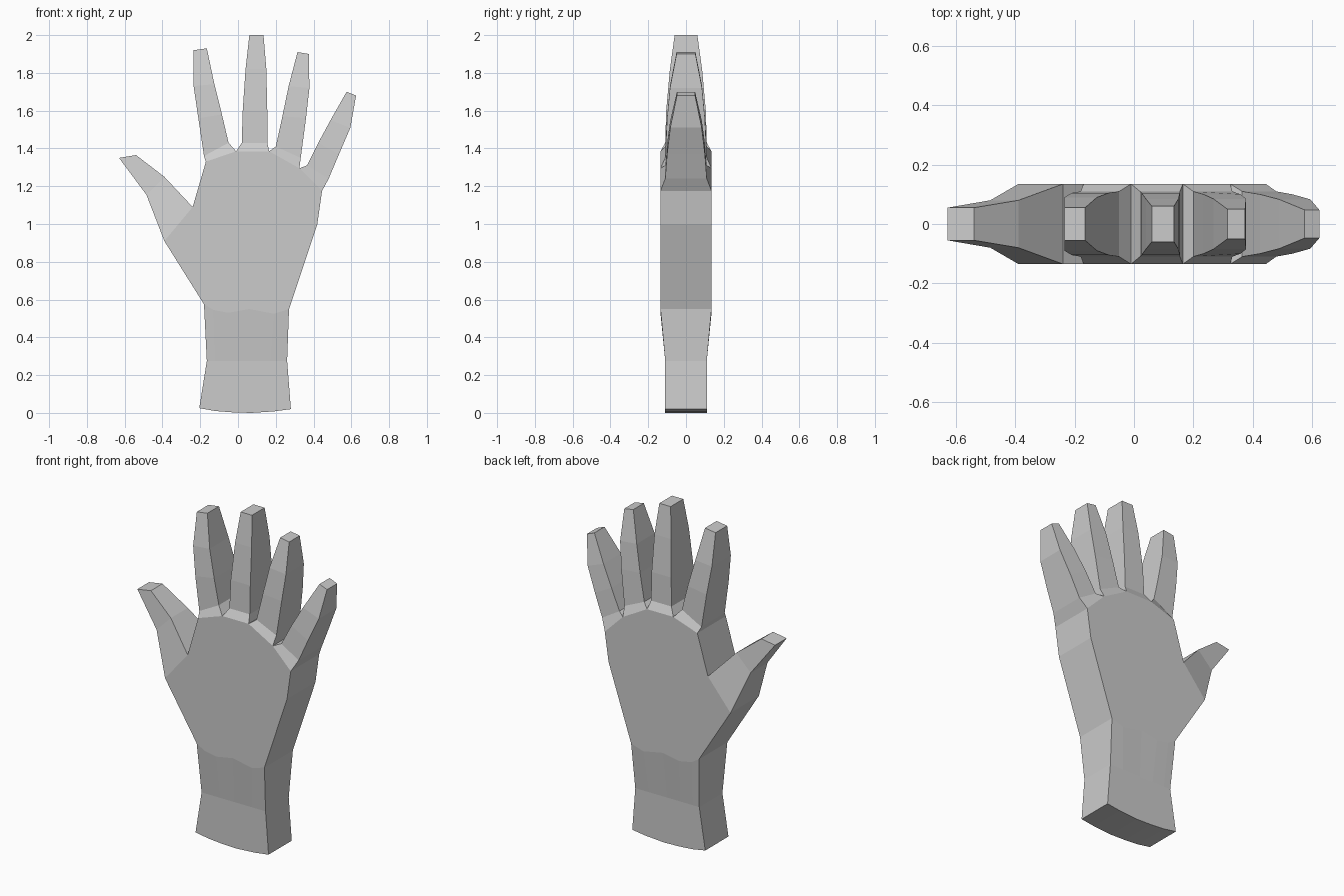
import bpy
import bmesh

if "Cube" in bpy.data.objects:
    bpy.data.objects.remove(bpy.data.objects["Cube"])

skin = bpy.data.materials.new("light grey")
skin.diffuse_color = (0.6, 0.6, 0.6, 1)
skin.use_nodes = True
skin.node_tree.nodes["Principled BSDF"].inputs["Base Color"].default_value = skin.diffuse_color

D = 0.135  # half thickness of the palm
bm = bmesh.new()


def face(points):
    bm.faces.new([bm.verts.new(p) for p in points])


def wall(a, da, b, db):
    """Side face joining the front and back edges between two outline points."""
    face([(a[0], -da, a[1]), (b[0], -db, b[1]), (b[0], db, b[1]), (a[0], da, a[1])])


def limb(rows, depths):
    """Tapered limb: rows of (x, z) points, each with its half thickness."""
    for r0, r1, d0, d1 in zip(rows, rows[1:], depths, depths[1:]):
        for i in range(len(r0) - 1):
            for s in (-1, 1):
                face([(p[0], s * d, p[1]) for p, d in
                      ((r0[i], d0), (r0[i + 1], d0), (r1[i + 1], d1), (r1[i], d1))])
        for i in (0, -1):
            wall(r0[i], d0, r1[i], d1)
    # end cap
    for a, b in zip(rows[-1], rows[-1][1:]):
        wall(a, depths[-1], b, depths[-1])


# Palm outline, split where the limbs join
wrist = [(-0.18, 0.575), (-0.13, 0.545), (-0.05, 0.53), (0.06, 0.55), (0.19, 0.525), (0.27, 0.55)]
little_side = [(0.42, 1.0), (0.445, 1.175)]
knuckles = [(0.325, 1.295), (0.165, 1.385), (-0.01, 1.385), (-0.17, 1.33)]
thumb_root = [(-0.24, 1.09), (-0.39, 0.91)]
outline = wrist + little_side + knuckles + thumb_root
for s in (-1, 1):
    face([(x, s * D, z) for x, z in outline])
for a, b in ((wrist[-1], little_side[0]), little_side,
             (knuckles[-1], thumb_root[0]), (thumb_root[1], wrist[0])):
    wall(a, D, b, D)

# Wrist and forearm stump
limb([wrist,
      [(-0.165, 0.275), (-0.12, 0.275), (-0.04, 0.275), (0.05, 0.275), (0.17, 0.275), (0.26, 0.275)],
      [(-0.205, 0.025), (-0.12, 0.01), (-0.03, 0.003), (0.07, 0.0), (0.19, 0.008), (0.28, 0.02)]],
     [D, 0.11, 0.11])

# Thumb
limb([thumb_root[::-1], [(-0.485, 1.155), (-0.39, 1.25)], [(-0.63, 1.35), (-0.54, 1.365)]],
     [D, 0.08, 0.055])

# Index finger
limb([[knuckles[3], knuckles[2]], [(-0.18, 1.36), (-0.05, 1.43)], [(-0.21, 1.56), (-0.085, 1.58)],
      [(-0.235, 1.73), (-0.125, 1.74)], [(-0.235, 1.92), (-0.165, 1.93)]],
     [D, 0.11, 0.105, 0.09, 0.055])

# Middle finger
limb([[knuckles[2], knuckles[1]], [(0.02, 1.43), (0.155, 1.43)], [(0.025, 1.6), (0.155, 1.6)],
      [(0.04, 1.82), (0.15, 1.82)], [(0.06, 2.0), (0.135, 2.0)]],
     [D, 0.11, 0.105, 0.085, 0.06])

# Ring finger
limb([[knuckles[1], knuckles[0]], [(0.2, 1.41), (0.332, 1.35)], [(0.235, 1.57), (0.36, 1.56)],
      [(0.268, 1.73), (0.378, 1.72)], [(0.315, 1.91), (0.375, 1.9)]],
     [D, 0.11, 0.1, 0.085, 0.05])

# Little finger
limb([[knuckles[0], little_side[1]], [(0.365, 1.31), (0.48, 1.24)], [(0.425, 1.43), (0.535, 1.37)],
      [(0.49, 1.55), (0.595, 1.51)], [(0.575, 1.7), (0.625, 1.68)]],
     [D, 0.11, 0.1, 0.083, 0.048])

# Weld the parts into one closed surface
bmesh.ops.remove_doubles(bm, verts=bm.verts, dist=0.0005)
bmesh.ops.recalc_face_normals(bm, faces=bm.faces)
mesh = bpy.data.meshes.new("hand")
bm.to_mesh(mesh)
bm.free()
mesh.materials.append(skin)
hand = bpy.data.objects.new("hand", mesh)
bpy.context.collection.objects.link(hand)
